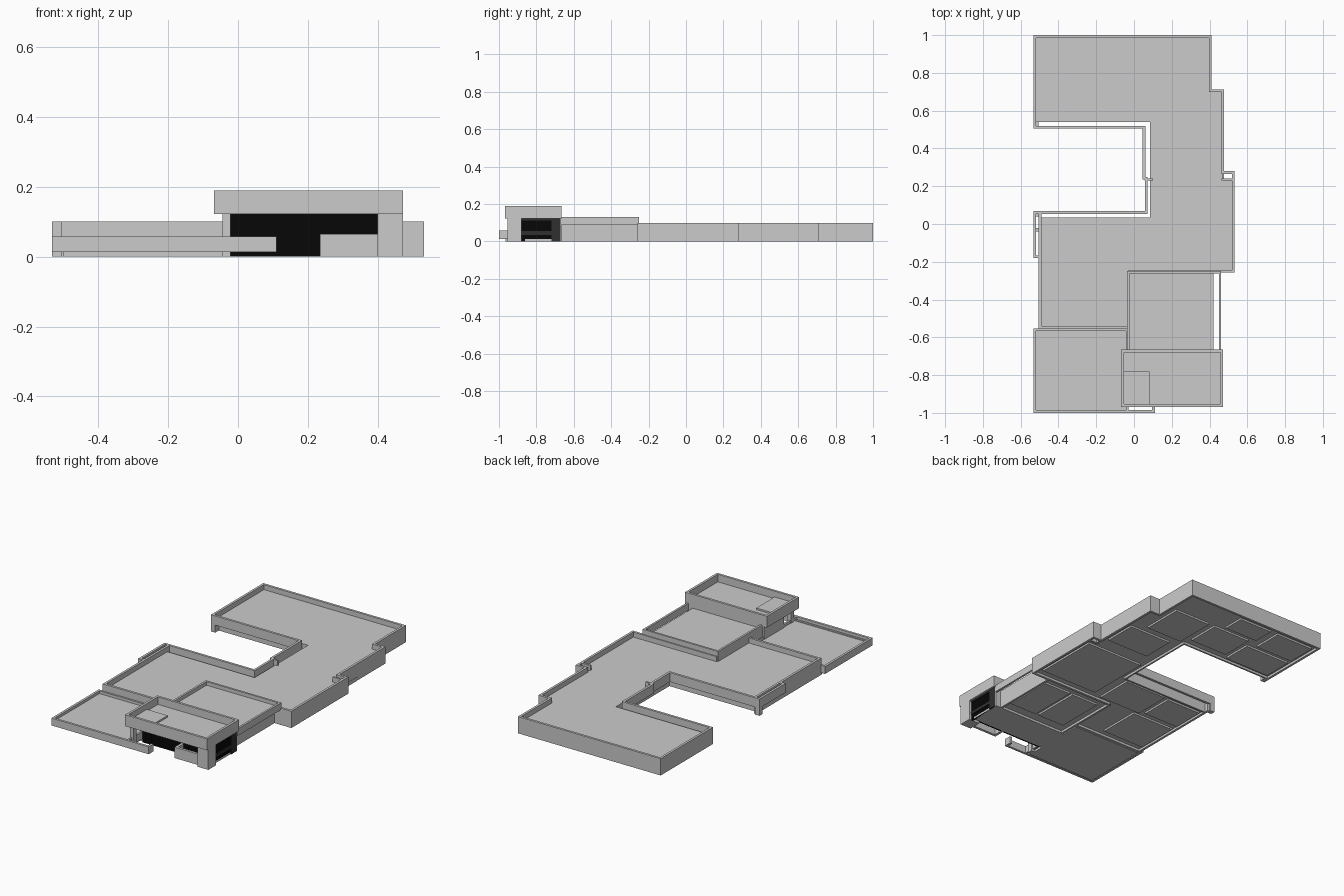
import bpy, bmesh
from mathutils import Vector


def material(name, c):
    m = bpy.data.materials.new(name)
    m.diffuse_color = (c, c, c, 1)
    return m


GLASS = material("dark_glass", 0.002)
FRAME = material("dark_frame", 0.03)


def finish(name, bm, mat):
    bmesh.ops.recalc_face_normals(bm, faces=bm.faces)
    me = bpy.data.meshes.new(name)
    bm.to_mesh(me)
    bm.free()
    ob = bpy.data.objects.new(name, me)
    bpy.context.collection.objects.link(ob)
    if mat:
        me.materials.append(mat)
    return ob


def prism(name, pts, z0, z1, mat=None):
    """Solid plan outline between two heights."""
    bm = bmesh.new()
    face = bm.faces.new([bm.verts.new((x, y, z0)) for x, y in pts])
    ext = bmesh.ops.extrude_face_region(bm, geom=[face])
    for v in ext["geom"]:
        if isinstance(v, bmesh.types.BMVert):
            v.co.z = z1
    return finish(name, bm, mat)


def rect(x0, x1, y0, y1):
    return [(x0, y0), (x1, y0), (x1, y1), (x0, y1)]


def box(name, x0, x1, y0, y1, z0, z1, mat=None):
    return prism(name, rect(x0, x1, y0, y1), z0, z1, mat)


def wall(name, pts, z0, z1, t=0.014, closed=False, mat=None):
    """Mitred wall following a right-angled path, thickened to its left."""
    n = len(pts)
    p = [Vector(q) for q in pts]
    bm = bmesh.new()
    rings = []
    for i in range(n):
        normals = []
        for a, b in ((i - 1, i), (i, i + 1)):
            if closed or (a >= 0 and b < n):
                d = (p[b % n] - p[a % n]).normalized()
                normals.append(Vector((-d.y, d.x)))
        off = normals[0].copy()
        if len(normals) == 2 and abs(normals[0].dot(normals[1])) < 0.5:
            off += normals[1]
        q = p[i] + off * t
        rings.append([bm.verts.new(c) for c in
                      ((*p[i], z0), (*p[i], z1), (*q, z1), (*q, z0))])
    for i in range(n if closed else n - 1):
        a, b = rings[i], rings[(i + 1) % n]
        for k in range(4):
            m = (k + 1) % 4
            bm.faces.new((a[k], a[m], b[m], b[k]))
    if not closed:
        bm.faces.new(rings[0])
        bm.faces.new(rings[-1])
    return finish(name, bm, mat)


# Main single-storey wing: roof and floor
plan = [(-0.525, 0.54), (0.085, 0.54), (0.085, 0.035), (-0.5, 0.035),
        (-0.5, -0.55), (-0.035, -0.55), (-0.035, -0.255), (0.525, -0.255),
        (0.525, 0.24), (0.47, 0.24), (0.47, 0.705), (0.405, 0.705),
        (0.405, 0.992), (-0.525, 0.992)]
prism("main_roof", plan, 0.056, 0.07)
prism("main_floor", plan, 0.014, 0.02)

# Outer walls that rise from the ground to the parapet
wall("outer_wall", [(-0.03, -0.258), (0.533, -0.258), (0.533, 0.28), (0.476, 0.28),
                    (0.476, 0.712), (0.41, 0.712), (0.41, 1.0), (-0.533, 1.0),
                    (-0.533, 0.506), (-0.505, 0.506)], 0, 0.1)
wall("southwest_wall", [(-0.505, 0.06), (-0.505, -0.555), (-0.025, -0.555)], 0, 0.1)

# Courtyard fascia hung clear of the recessed courtyard walls
wall("courtyard_fascia", [(-0.519, 0.506), (0.046, 0.506), (0.046, 0.235),
                          (0.058, 0.235), (0.058, 0.068), (-0.533, 0.068),
                          (-0.533, -0.18), (-0.505, -0.18)], 0.045, 0.1)
wall("courtyard_recessed_wall", [(-0.52, 0.54), (0.085, 0.54), (0.085, 0.035),
                                 (-0.5, 0.035)], 0, 0.07, 0.01)
box("north_wing_end_pier", -0.533, -0.505, 0.506, 0.54, 0, 0.05)
box("courtyard_roof_lip", 0.055, 0.1, 0.23, 0.24, 0.055, 0.1)
box("west_pier", -0.533, -0.505, 0.04, 0.068, 0, 0.05)
box("west_bracket", -0.52, -0.505, -0.04, -0.02, 0.065, 0.08)
box("east_alcove_wall", 0.462, 0.525, 0.23, 0.242, 0, 0.1)
box("east_low_door", 0.47, 0.4775, 0.24, 0.44, 0, 0.022)

# Room floor slabs seen from underneath
rooms = [(-0.5, -0.2, 0.57, 0.75), (-0.5, -0.25, 0.78, 0.96), (-0.17, 0.08, 0.6, 0.8),
         (-0.2, 0.02, 0.83, 0.96), (0.12, 0.36, 0.55, 0.8), (0.16, 0.44, 0.3, 0.5),
         (0.12, 0.5, -0.2, 0.2), (-0.48, -0.25, -0.2, 0.0), (-0.22, 0.06, -0.22, 0.01),
         (-0.48, -0.2, -0.5, -0.24), (0.02, 0.2, -0.6, -0.3), (0.22, 0.4, -0.6, -0.3)]
for i, r in enumerate(rooms):
    box(f"room_floor_{i + 1}", *r, 0.003, 0.015)

# Middle block: roof, floor, parapet, set-back walls
box("middle_roof", -0.03, 0.422, -0.67, -0.255, 0.096, 0.108)
box("middle_floor", -0.03, 0.422, -0.67, -0.255, 0.014, 0.02)
wall("middle_parapet", [(0.461, -0.665), (0.461, -0.25), (-0.037, -0.25),
                        (-0.037, -0.665)], 0.088, 0.13, 0.012)
box("middle_east_wall", 0.41, 0.422, -0.67, -0.255, 0, 0.1)
box("middle_west_wall", -0.037, -0.025, -0.67, -0.25, 0, 0.1)

# Low front-left canopy with a beam reaching across the entrance
box("canopy_roof", -0.527, -0.035, -0.99, -0.556, 0.03, 0.042)
wall("canopy_fascia", [(-0.03, -0.552), (-0.533, -0.552), (-0.533, -1.0), (0.11, -1.0),
                       (0.11, -0.955)], 0.014, 0.058)
box("canopy_inner_beam", -0.52, -0.03, -0.978, -0.966, 0.03, 0.046)
box("canopy_east_edge", -0.042, -0.03, -0.985, -0.55, 0.014, 0.058)
box("canopy_floor", -0.5, -0.045, -0.965, -0.56, 0, 0.014)

# Tall entrance block: parapet band, roof and hatch
wall("entrance_parapet", rect(-0.068, 0.472, -0.968, -0.665), 0.122, 0.19, 0.014, True)
box("entrance_roof", -0.06, 0.464, -0.96, -0.67, 0.128, 0.145)
box("roof_hatch", -0.054, 0.083, -0.955, -0.782, 0.14, 0.155)
# Piers and low wall
box("entrance_right_pier", 0.4, 0.472, -0.955, -0.88, 0, 0.13)
box("entrance_left_pier", -0.045, -0.022, -0.955, -0.925, 0, 0.13)
box("entrance_left_wall", -0.045, -0.022, -0.86, -0.67, 0, 0.13)
box("entrance_low_wall", 0.235, 0.4, -0.935, -0.92, 0, 0.065)
box("entrance_low_wall_return", 0.235, 0.25, -0.935, -0.86, 0, 0.065)
box("entrance_floor", -0.022, 0.455, -0.86, -0.67, 0, 0.012)
box("entrance_back_wall", -0.035, 0.458, -0.68, -0.665, 0, 0.13)

# Glazing with mullions
box("front_glass", -0.022, 0.41, -0.87, -0.86, 0, 0.125, GLASS)
for i in range(7):
    x = 0.04 + i * 0.06
    box(f"front_mullion_{i + 1}", x - 0.001, x + 0.001, -0.873, -0.868, 0, 0.122, GLASS)
box("front_transom", -0.022, 0.4, -0.873, -0.868, 0.108, 0.111, GLASS)
box("side_glass", 0.445, 0.455, -0.88, -0.67, 0, 0.125, GLASS)
box("side_transom", 0.45, 0.46, -0.88, -0.67, 0.035, 0.055, FRAME)
box("side_frame_post", 0.45, 0.46, -0.72, -0.67, 0, 0.125, FRAME)
box("side_frame_head", 0.45, 0.46, -0.88, -0.67, 0.113, 0.125, FRAME)
